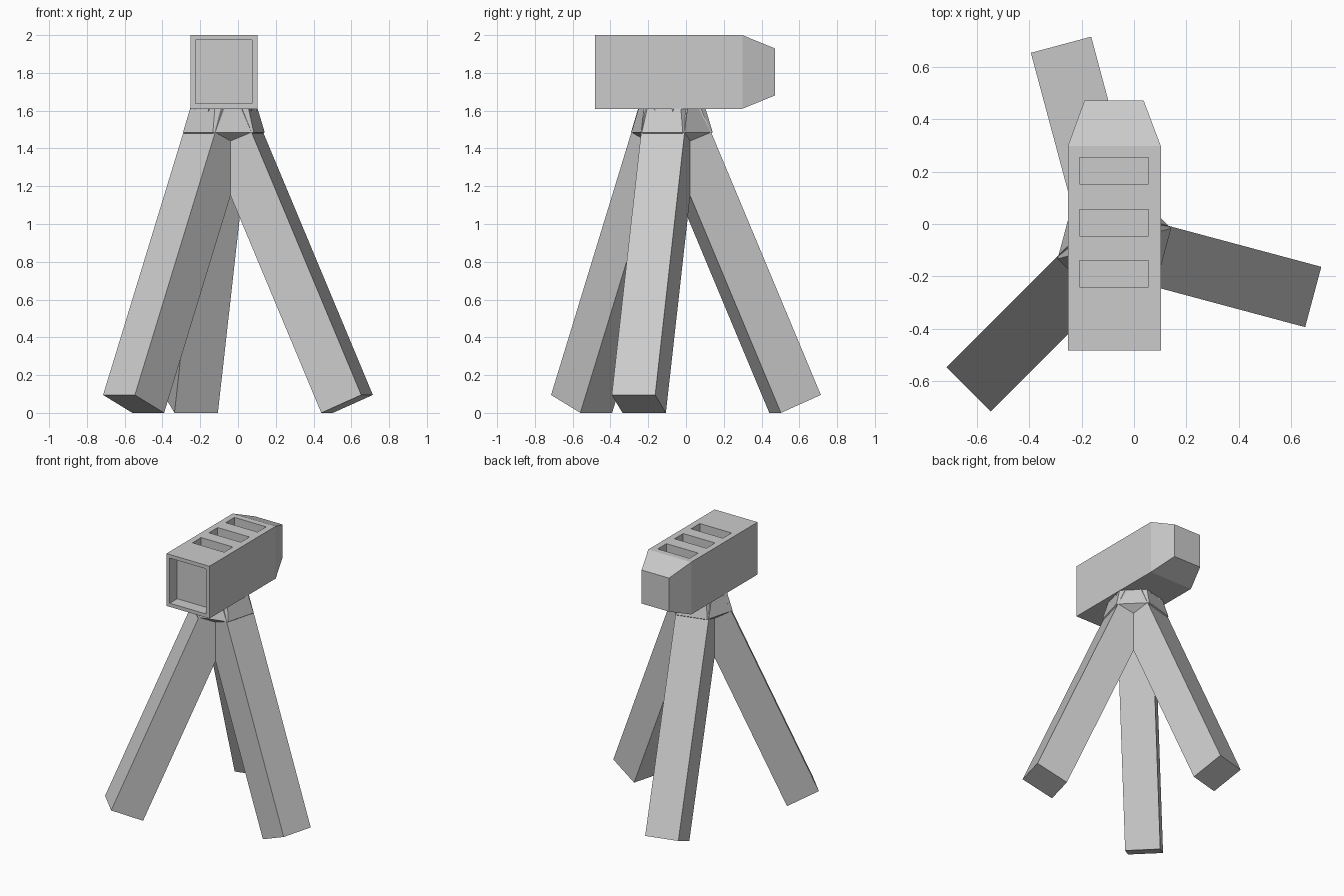
import bpy, bmesh, math
from mathutils import Vector

if "Cube" in bpy.data.objects:
    bpy.data.objects.remove(bpy.data.objects["Cube"])

CX = CY = -0.075  # axis of the tripod


def make_object(name, bm):
    bmesh.ops.recalc_face_normals(bm, faces=bm.faces)
    mesh = bpy.data.meshes.new(name)
    bm.to_mesh(mesh)
    bm.free()
    ob = bpy.data.objects.new(name, mesh)
    bpy.context.collection.objects.link(ob)
    return ob


def loft(bm, rings):
    """Bridge rings of equal point count and cap both ends."""
    rows = [[bm.verts.new(p) for p in ring] for ring in rings]
    n = len(rows[0])
    for a, b in zip(rows, rows[1:]):
        for i in range(n):
            j = (i + 1) % n
            bm.faces.new((a[i], a[j], b[j], b[i]))
    bm.faces.new(rows[0])
    bm.faces.new(rows[-1])


def rect_y(x0, x1, z0, z1, y):
    return [(x0, y, z0), (x1, y, z0), (x1, y, z1), (x0, y, z1)]


# Head: box with tapered back
bm = bmesh.new()
loft(bm, [rect_y(-0.252, 0.102, 1.61, 2.0, -0.483),
          rect_y(-0.252, 0.102, 1.61, 2.0, 0.298),
          rect_y(-0.189, 0.037, 1.68, 1.93, 0.47)])
head = make_object("head", bm)

# Cutter: front recess and three top slots
bm = bmesh.new()
loft(bm, [rect_y(-0.225, 0.075, 1.637, 1.973, y) for y in (-0.55, -0.395)])
for y in (-0.19, 0.005, 0.203):
    loft(bm, [rect_y(-0.207, 0.055, 1.90, 2.1, y + d) for d in (-0.051, 0.051)])
cutter = make_object("head_cutter", bm)
cutter.hide_render = True
mod = head.modifiers.new("openings", 'BOOLEAN')
mod.operation = 'DIFFERENCE'
mod.solver = 'EXACT'
mod.object = cutter
dg = bpy.context.evaluated_depsgraph_get()
cut_mesh = bpy.data.meshes.new_from_object(head.evaluated_get(dg))
head.modifiers.clear()
head.data = cut_mesh
bpy.data.objects.remove(cutter)

# Hub: six-sided collar with a conical underside
bm = bmesh.new()
loft(bm, [[(CX + r * math.cos(math.radians(15 + 60 * k)),
            CY + r * math.sin(math.radians(15 + 60 * k)), z) for k in range(6)]
          for r, z in ((0.03, 1.35), (0.224, 1.485), (0.182, 1.62))])
make_object("hub", bm)

# Legs: square bars leaning inwards to the hub
up = Vector((-0.397, 0.918)) * 1.75
for name, deg in (("right_leg", -15), ("back_leg", 105), ("left_leg", 225)):
    a = math.radians(deg)
    out = Vector((math.cos(a), math.sin(a), 0))
    side = Vector((-math.sin(a), math.cos(a), 0))
    rings = []
    for off in (Vector((0, 0)), up):
        inner, outer = Vector((0.566, 0)) + off, Vector((0.785, 0.095)) + off
        rings.append([Vector((CX, CY, p.y)) + out * p.x + side * s
                      for p, s in ((inner, -0.119), (outer, -0.119),
                                   (outer, 0.119), (inner, 0.119))])
    bm = bmesh.new()
    loft(bm, rings)
    make_object(name, bm)
